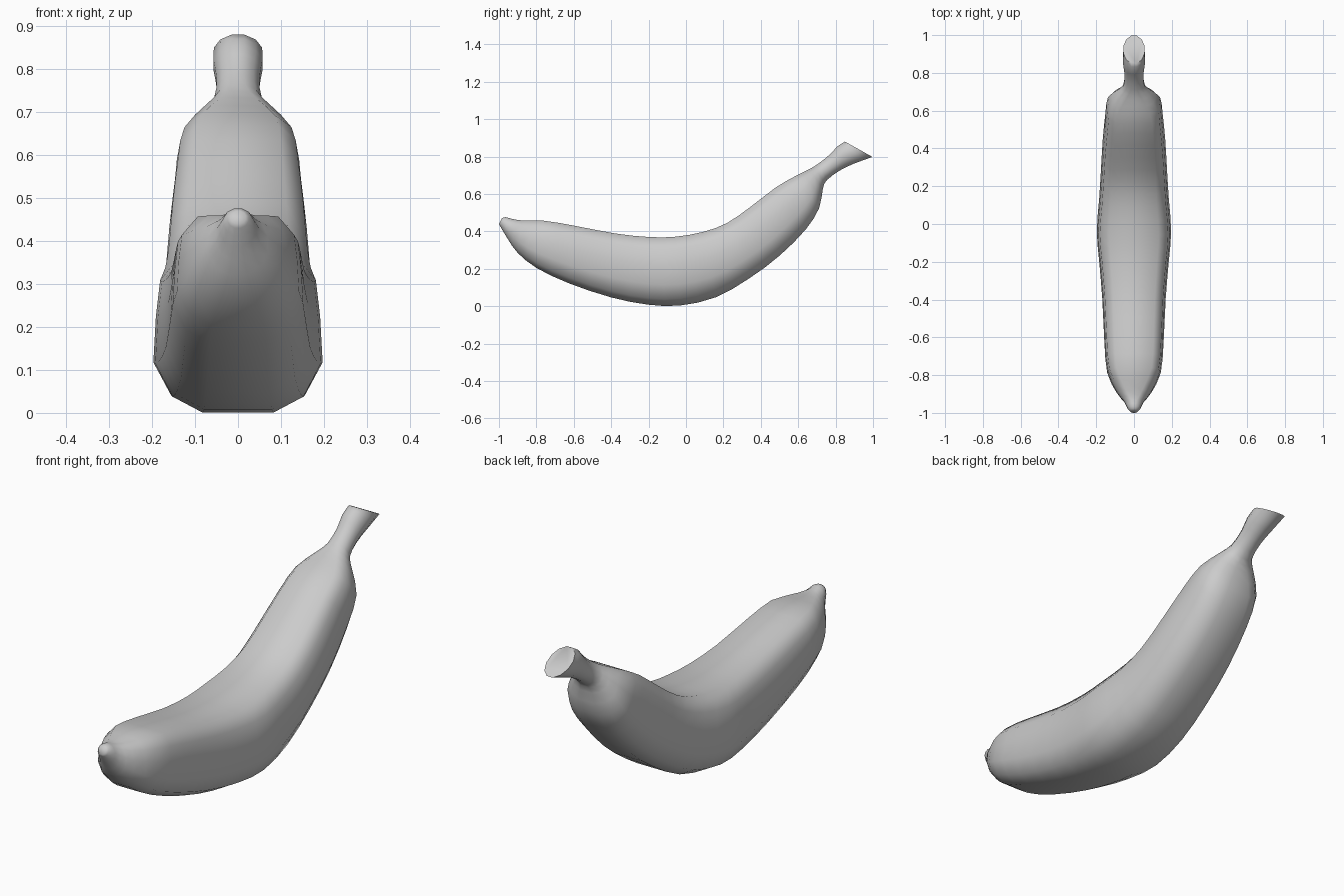
import bpy, bmesh, math
from mathutils import Vector

# Stations from blossom tip to stem: top y, top z, bottom y, bottom z, half width, squareness
stations = [
    (-0.985, 0.470, -1.000, 0.440, 0.018, 0),
    (-0.965, 0.476, -0.985, 0.413, 0.034, 0),
    (-0.930, 0.467, -0.950, 0.355, 0.052, 0.1),
    (-0.880, 0.459, -0.900, 0.285, 0.092, 0.5),
    (-0.760, 0.457, -0.800, 0.205, 0.142, 1),
    (-0.600, 0.431, -0.630, 0.124, 0.157, 1),
    (-0.380, 0.389, -0.400, 0.047, 0.168, 1),
    (-0.200, 0.370, -0.200, 0.008, 0.184, 1),
    (-0.060, 0.371, -0.030, 0.004, 0.197, 1),
    (0.090, 0.397, 0.160, 0.048, 0.184, 1),
    (0.220, 0.445, 0.340, 0.150, 0.174, 1),
    (0.350, 0.535, 0.500, 0.270, 0.165, 1),
    (0.480, 0.635, 0.640, 0.410, 0.151, 1),
    (0.580, 0.693, 0.712, 0.525, 0.138, 0.9),
    (0.660, 0.733, 0.732, 0.630, 0.090, 0.5),
    (0.710, 0.764, 0.755, 0.676, 0.056, 0.1),
    (0.770, 0.812, 0.825, 0.727, 0.050, 0),
    (0.810, 0.855, 0.900, 0.763, 0.057, 0),
    (0.850, 0.880, 0.997, 0.798, 0.056, 0),
]
# Half section of the fruit: width fraction, height fraction
body = [(.43, 0), (.79, .10), (1, .31), (.97, .60), (.92, .83), (.66, 1)]
round_ = [(1.035 * math.sin(a), (1 - 1.035 * math.cos(a)) / 2)
          for a in (math.radians(15 + 30 * i) for i in range(6))]


def smooth(rows, steps):
    """Catmull-Rom interpolation through the stations."""
    out, n = [], len(rows)
    for i in range(n - 1):
        a, b, c, d = (Vector(rows[min(max(i + k, 0), n - 1)]) for k in (-1, 0, 1, 2))
        for s in range(steps):
            t = s / steps
            out.append(b + 0.5 * t * (c - a + t * (2*a - 5*b + 4*c - d + t * (3*b - 3*c + d - a))))
    return out + [Vector(rows[-1])]


# Loft the rings
bm = bmesh.new()
rings = []
for ty, tz, by, bz, w, sq in smooth(stations, 2):
    sq = min(max(sq, 0), 1)
    half = [(p[0] * sq + q[0] * (1 - sq), p[1] * sq + q[1] * (1 - sq)) for p, q in zip(body, round_)]
    section = half + [(-x, h) for x, h in reversed(half)]
    rings.append([bm.verts.new((x * w, by + (ty - by) * h, bz + (tz - bz) * h)) for x, h in section])
for a, b in zip(rings, rings[1:]):
    for i in range(12):
        j = (i + 1) % 12
        bm.faces.new((a[i], a[j], b[j], b[i]))
# Blossom tip and cut stem face
bm.faces.new(rings[0])
bm.faces.new(rings[-1])
bmesh.ops.recalc_face_normals(bm, faces=bm.faces)

mesh = bpy.data.meshes.new("banana")
bm.to_mesh(mesh)
bm.free()
banana = bpy.data.objects.new("banana", mesh)
bpy.context.collection.objects.link(banana)
bpy.context.view_layer.objects.active = banana
banana.select_set(True)
bpy.ops.object.shade_smooth_by_angle(angle=math.radians(60))
